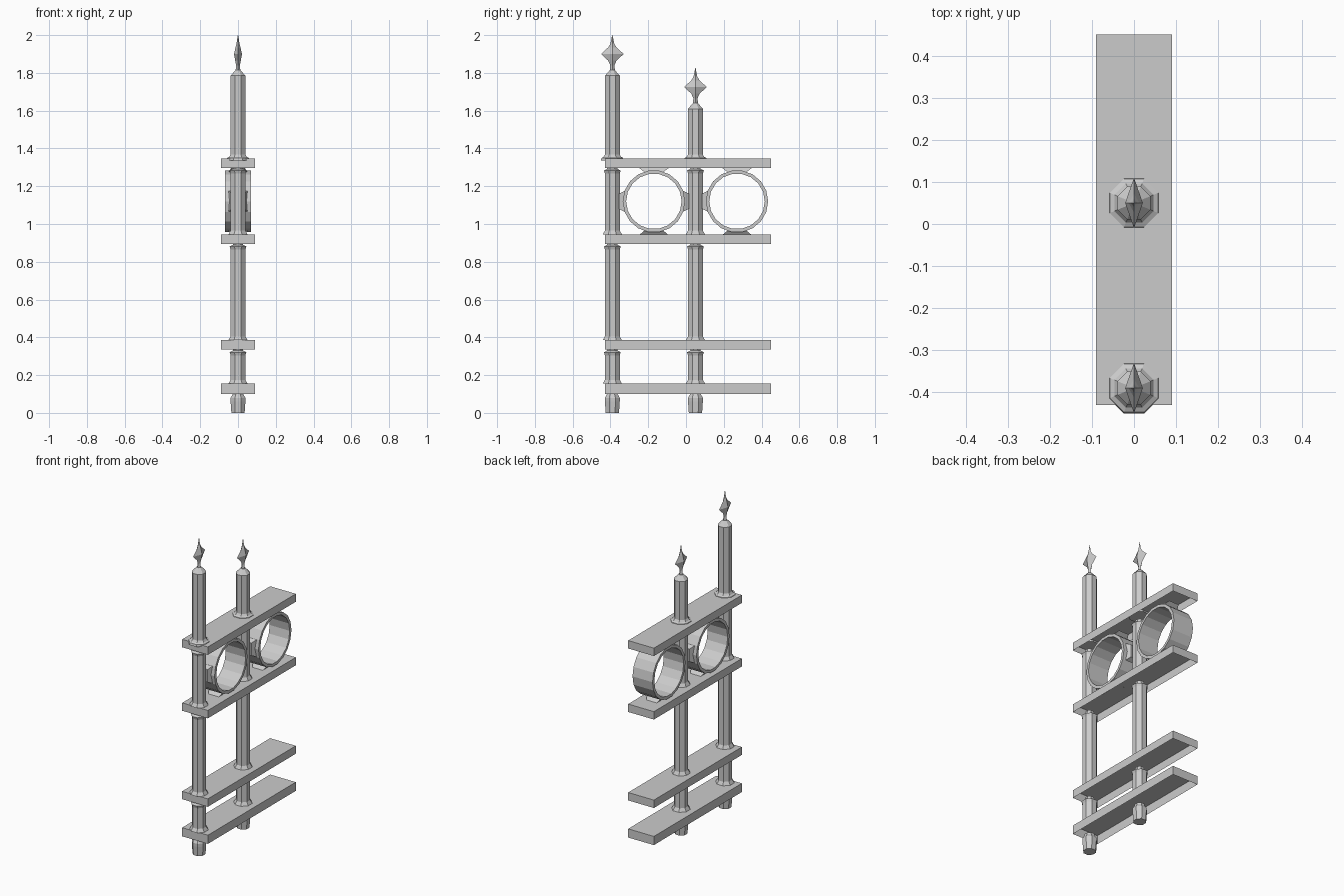
import bpy, bmesh
from math import sin, cos, pi

if "Cube" in bpy.data.objects:
    bpy.data.objects.remove(bpy.data.objects["Cube"])

POSTS = [(-0.39, 0.0), (0.05, -0.175)]          # y position, height offset
RAILS = [(0.10, 0.155), (0.335, 0.385), (0.895, 0.945), (1.297, 1.347)]


def finish(bm, name):
    bmesh.ops.recalc_face_normals(bm, faces=bm.faces)
    mesh = bpy.data.meshes.new(name)
    bm.to_mesh(mesh)
    bm.free()
    ob = bpy.data.objects.new(name, mesh)
    bpy.context.collection.objects.link(ob)
    return ob


def lathe(name, profile, y, sides, phase=0.0):
    """Stack of rings around a vertical axis; profile rows are (rx, ry, z)."""
    bm = bmesh.new()
    rings = []
    for rx, ry, z in profile:
        rings.append([bm.verts.new((rx * cos(phase + 2 * pi * i / sides),
                                    y + ry * sin(phase + 2 * pi * i / sides), z))
                      for i in range(sides)])
    for a, b in zip(rings, rings[1:]):
        for i in range(sides):
            j = (i + 1) % sides
            bm.faces.new((a[i], a[j], b[j], b[i]))
    bm.faces.new(rings[0])
    bm.faces.new(rings[-1])
    return finish(bm, name)


def round_part(name, profile, y):
    lathe(name, [(r, r, z) for r, z in profile], y, 8, pi / 8)


def rail(name, z0, z1):
    """Shallow channel, open underneath."""
    bm = bmesh.new()
    bmesh.ops.create_cube(bm, size=1)
    for v in bm.verts:
        v.co.x *= 0.18
        v.co.y = 0.01 + v.co.y * 0.88
        v.co.z = (z0 + z1) / 2 + v.co.z * (z1 - z0)
    bmesh.ops.recalc_face_normals(bm, faces=bm.faces)
    bmesh.ops.delete(bm, geom=[f for f in bm.faces if f.normal.z < -0.5],
                     context='FACES_ONLY')
    finish(bm, name)


def ring(name, y, z, n=18, ro=0.165, ri=0.147, hx=0.07):
    bm = bmesh.new()
    section = [(-hx, ro), (hx, ro), (hx, ri), (-hx, ri)]
    loops = [[bm.verts.new((x, y + r * cos(2 * pi * i / n), z + r * sin(2 * pi * i / n)))
              for x, r in section] for i in range(n)]
    for i in range(n):
        a, b = loops[i], loops[(i + 1) % n]
        for k in range(4):
            m = (k + 1) % 4
            bm.faces.new((a[k], a[m], b[m], b[k]))
    finish(bm, name)


def weld_pad(name, y, z, angle, wide, narrow, reach):
    """Tapered block joining a ring to its neighbour in direction angle."""
    bm = bmesh.new()
    c, s = cos(angle), sin(angle)
    ends = []
    for r, t, hx in ((0.155, wide, 0.05), (reach, narrow, 0.035)):
        ends.append([bm.verts.new((x, y + r * c - q * s, z + r * s + q * c))
                     for x, q in ((-hx, -t), (hx, -t), (hx, t), (-hx, t))])
    a, b = ends
    bm.faces.new(a)
    bm.faces.new(b)
    for k in range(4):
        m = (k + 1) % 4
        bm.faces.new((a[k], a[m], b[m], b[k]))
    finish(bm, name)


# Horizontal rails
for i, (z0, z1) in enumerate(RAILS):
    rail(f"rail_{i + 1}", z0, z1)

# Posts, cut into lengths between the rails
R = 0.0425
for p, (y, dz) in enumerate(POSTS):
    round_part(f"post_{p + 1}_foot", [(0.038, 0), (R, 0.06), (R, 0.08), (0.03, 0.1), (0.03, 0.11)], y)
    for i in range(3):
        lo, hi = RAILS[i][1], RAILS[i + 1][0]
        round_part(f"post_{p + 1}_length_{i + 1}",
                   [(0.055, lo), (R, lo + 0.02), (R, hi - 0.03), (0.048, hi - 0.014),
                    (0.03, hi - 0.005), (0.025, hi + 0.015)], y)
    # Upper length and chamfered top
    lo = RAILS[3][1]
    round_part(f"post_{p + 1}_top",
               [(0.056, lo), (R, lo + 0.02), (R, 1.785 + dz), (0.014, 1.815 + dz)], y)
    # Flattened spear finial
    lathe(f"finial_{p + 1}",
          [(0.013, 0.014, 1.81 + dz), (0.010, 0.011, 1.84 + dz), (0.015, 0.022, 1.865 + dz),
           (0.021, 0.06, 1.90 + dz), (0.013, 0.022, 1.935 + dz),
           (0.008, 0.010, 1.955 + dz), (0.001, 0.001, 2.0 + dz)], y, 4)
    # Collar plates where the upper posts meet the top rail
    round_part(f"collar_{p + 1}", [(0.065, lo - 0.01), (0.062, lo + 0.003), (R, lo + 0.012)], y)

# Decorative rings with pads to rails and posts
for i, y in enumerate((-0.17, 0.27)):
    zc = 1.12
    ring(f"ring_{i + 1}", y, zc)
    weld_pad(f"ring_{i + 1}_pad_top", y, zc, pi / 2, 0.05, 0.08, 0.178)
    weld_pad(f"ring_{i + 1}_pad_bottom", y, zc, -pi / 2, 0.05, 0.075, 0.176)
    weld_pad(f"ring_{i + 1}_pad_front", y, zc, pi, 0.055, 0.04, 0.185)
    if i == 0:
        weld_pad("ring_1_pad_back", y, zc, 0, 0.055, 0.04, 0.185)
